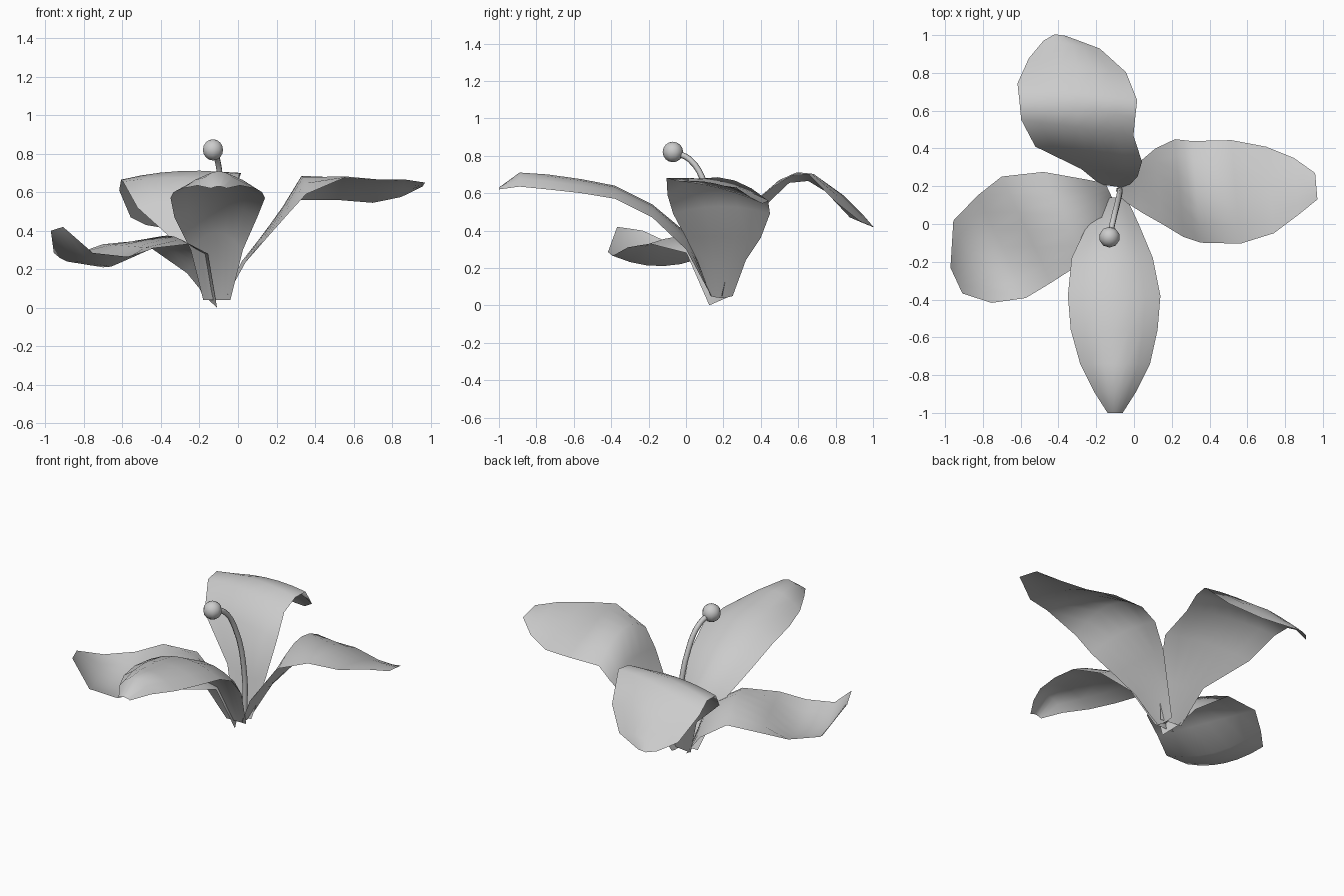
import bpy
import math
from mathutils import Vector

# Remove the default cube
cube = bpy.data.objects.get("Cube")
if cube:
    bpy.data.objects.remove(cube, do_unlink=True)

# Single flat colour
grey = bpy.data.materials.new("light grey")
grey.use_nodes = True
colour = (0.6, 0.6, 0.6, 1)
grey.diffuse_color = colour
for node in grey.node_tree.nodes:
    if node.type == 'BSDF_PRINCIPLED':
        node.inputs["Base Color"].default_value = colour

COLUMNS = 6


def petal(name, heading, rows):
    """Loft a thin petal through arched cross-sections.

    Each row holds: centre x, y, edge height, half width, tilt, arch.
    """
    angle = math.radians(heading)
    across = Vector((-math.sin(angle), math.cos(angle), 0))
    verts, faces = [], []
    for x, y, z, half, tilt, arch in rows:
        for column in range(COLUMNS + 1):
            s = 2 * column / COLUMNS - 1
            rise = Vector((0, 0, tilt * s + arch * (1 - s * s)))
            verts.append(Vector((x, y, z)) + across * half * s + rise)
    stride = COLUMNS + 1
    for row in range(len(rows) - 1):
        for column in range(COLUMNS):
            a = row * stride + column
            faces.append((a + 1, a, a + stride, a + stride + 1))
    mesh = bpy.data.meshes.new(name)
    mesh.from_pydata(verts, [], faces)
    mesh.materials.append(grey)
    mesh.polygons.foreach_set("use_smooth", [True] * len(faces))
    obj = bpy.data.objects.new(name, mesh)
    bpy.context.collection.objects.link(obj)
    return obj


# Front petal: long, arched, drooping at the tip
petal("front_petal", -90, [
    (-.11, .14, .04, .07, 0, 0),
    (-.11, 0, .3, .135, 0, .09),
    (-.115, -.18, .47, .215, 0, .07),
    (-.105, -.38, .57, .245, 0, .07),
    (-.105, -.56, .6, .23, 0, .075),
    (-.1, -.74, .62, .185, 0, .08),
    (-.1, -.89, .635, .11, 0, .075),
    (-.1, -1, .62, .04, 0, .01),
])

# Left petal: rises to an arched crease, then levels out with a sideways tilt
petal("left_petal", 5, [
    (-.07, .19, .05, .06, 0, -.01),
    (.03, .19, .24, .13, 0, -.01),
    (.13, .2, .36, .2, 0, .01),
    (.24, .19, .49, .26, 0, .04),
    (.33, .17, .575, .27, -.015, .11),
    (.54, .17, .62, .275, -.06, .04),
    (.72, .18, .605, .23, -.06, .02),
    (.86, .2, .62, .15, -.045, .02),
    (.965, .2, .64, .07, -.01, 0),
])

# Back petal: broad, folded over at the end, higher along its left side
petal("back_petal", 82, [
    (-.11, .2, .05, .07, 0, 0),
    (-.13, .27, .3, .15, 0, -.03),
    (-.24, .37, .52, .285, 0, .03),
    (-.3, .51, .645, .3, .01, .03),
    (-.3, .61, .68, .31, -.015, .03),
    (-.3, .7, .655, .32, -.045, .035),
    (-.3, .84, .51, .26, -.04, .08),
    (-.33, .95, .44, .15, -.01, .04),
    (-.39, 1, .42, .03, 0, 0),
])

# Right petal: low and wavy with an upturned tip
petal("right_petal", 205, [
    (-.13, .17, .02, .05, -.02, 0),
    (-.21, .12, .23, .13, .05, .03),
    (-.37, .04, .33, .26, 0, .045),
    (-.57, -.03, .32, .31, -.01, 0),
    (-.7, -.12, .275, .3, -.01, -.065),
    (-.855, -.2, .285, .24, 0, -.05),
    (-.94, -.3, .41, .075, .01, 0),
])

# Pistil stem: a thin tube bending towards the front
curve = bpy.data.curves.new("pistil_stem", 'CURVE')
curve.dimensions = '3D'
curve.bevel_depth = .016
curve.bevel_resolution = 1
curve.resolution_u = 4
curve.use_fill_caps = True
path = [(-.08, .18, .05), (-.075, .17, .35), (-.09, .1, .65),
        (-.11, .02, .78), (-.13, -.07, .82)]
spline = curve.splines.new('BEZIER')
spline.bezier_points.add(len(path) - 1)
for point, position in zip(spline.bezier_points, path):
    point.co = position
    point.handle_left_type = point.handle_right_type = 'AUTO'
curve.materials.append(grey)
stem = bpy.data.objects.new("pistil_stem", curve)
bpy.context.collection.objects.link(stem)

# Round pistil head
bpy.ops.mesh.primitive_uv_sphere_add(
    segments=10, ring_count=8, radius=.055, location=path[-1])
head = bpy.context.object
head.name = "pistil_head"
head.data.materials.append(grey)
bpy.ops.object.shade_smooth()
